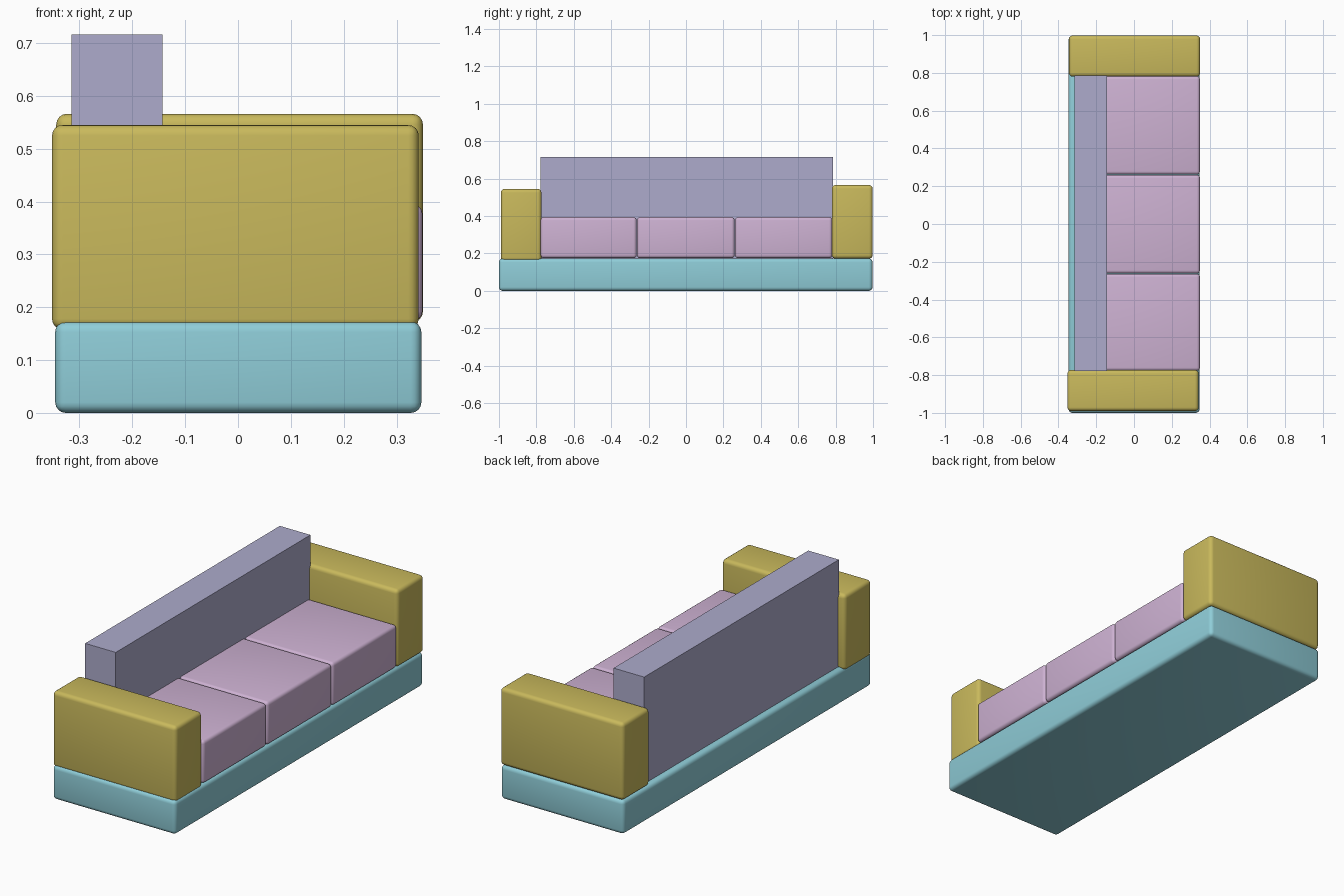
import bpy

if "Cube" in bpy.data.objects:
    bpy.data.objects.remove(bpy.data.objects["Cube"])


def srgb(r, g, b):
    def lin(c):
        c /= 255
        return c / 12.92 if c <= 0.04045 else ((c + 0.055) / 1.055) ** 2.4
    return (lin(r), lin(g), lin(b), 1)


def material(name, rgb):
    m = bpy.data.materials.new(name)
    m.diffuse_color = srgb(*rgb)
    m.use_nodes = True
    m.node_tree.nodes["Principled BSDF"].inputs["Base Color"].default_value = m.diffuse_color
    return m


teal = material("pale teal", (143, 205, 216))
mustard = material("mustard yellow", (201, 185, 92))
pink = material("dusty pink", (206, 178, 211))
lavender = material("grey lavender", (173, 171, 204))


def block(name, x, y, z, mat, bevel=0.0):
    """Box between (min, max) pairs, optionally with soft rounded edges."""
    bpy.ops.mesh.primitive_cube_add(
        size=1, location=[(a + b) / 2 for a, b in (x, y, z)])
    ob = bpy.context.object
    ob.name = name
    ob.scale = [b - a for a, b in (x, y, z)]
    bpy.ops.object.transform_apply(location=False, rotation=False, scale=True)
    ob.data.materials.append(mat)
    if bevel:
        mod = ob.modifiers.new("rounded edges", 'BEVEL')
        mod.width = bevel
        mod.segments = 4
        bpy.ops.object.shade_smooth()
    return ob


# base plinth
block("base", (-0.346, 0.347), (-1.0, 0.997), (0, 0.173), teal, 0.02)

# arms, slightly different in height and position
block("front_arm", (-0.352, 0.342), (-0.99, -0.773), (0.158, 0.545), mustard, 0.02)
block("back_arm", (-0.344, 0.35), (0.78, 0.998), (0.172, 0.566), mustard, 0.02)

# three seat cushions
edges = (-0.778, -0.263, 0.261, 0.783)
for i in range(3):
    block(f"seat_cushion_{i + 1}", (-0.155, 0.349),
          (edges[i] + 0.001, edges[i + 1] - 0.001), (0.175, 0.394), pink, 0.017)

# sharp-edged backrest
block("backrest", (-0.315, -0.143), (-0.778, 0.786), (0.165, 0.716), lavender)
